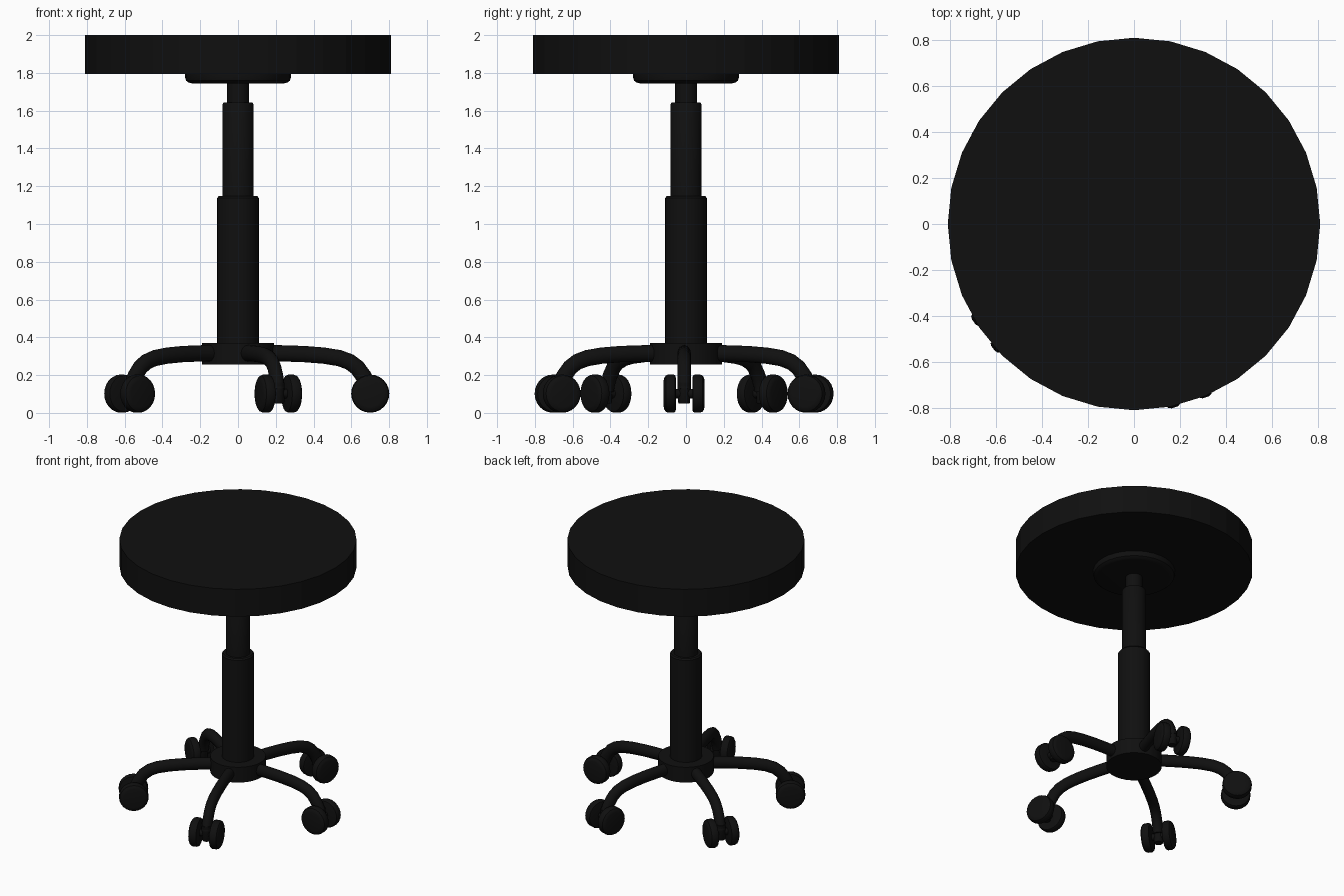
import bpy, bmesh
from math import sin, cos, pi, radians
from mathutils import Matrix, Vector

if "Cube" in bpy.data.objects:
    bpy.data.objects.remove(bpy.data.objects["Cube"])

black = bpy.data.materials.new("black")
black.diffuse_color = (0.005, 0.005, 0.005, 1)
black.use_nodes = True
black.node_tree.nodes["Principled BSDF"].inputs["Base Color"].default_value = black.diffuse_color


def make(name, rings, matrix=Matrix(), smooth=True):
    """Skin a list of vertex rings, cap both ends."""
    bm = bmesh.new()
    loops = [[bm.verts.new(matrix @ Vector(p)) for p in r] for r in rings]
    n = len(loops[0])
    for a, b in zip(loops, loops[1:]):
        for i in range(n):
            j = (i + 1) % n
            bm.faces.new((a[i], a[j], b[j], b[i]))
    bm.faces.new(loops[0][::-1])
    bm.faces.new(loops[-1])
    bmesh.ops.recalc_face_normals(bm, faces=bm.faces)
    me = bpy.data.meshes.new(name)
    bm.to_mesh(me)
    bm.free()
    me.materials.append(black)
    ob = bpy.data.objects.new(name, me)
    bpy.context.collection.objects.link(ob)
    if smooth:
        bpy.ops.object.select_all(action='DESELECT')
        ob.select_set(True)
        bpy.context.view_layer.objects.active = ob
        bpy.ops.object.shade_smooth_by_angle(angle=radians(35))
    return ob


def lathe(name, profile, sides=32, matrix=Matrix(), smooth=True):
    """Revolve (radius, z) points about z."""
    rings = [[(r * cos(2 * pi * i / sides), r * sin(2 * pi * i / sides), z)
              for i in range(sides)] for r, z in profile]
    return make(name, rings, matrix, smooth)


# Seat and its mounting plate
lathe("seat", [(0.81, 1.795), (0.81, 2.0)], smooth=False)
lathe("seat_plate", [(0.245, 1.745), (0.262, 1.749), (0.275, 1.759),
                     (0.28, 1.775), (0.28, 1.797)])

# Telescopic column and hub
lathe("upper_piston", [(0.057, 1.6), (0.057, 1.75)])
lathe("middle_column", [(0.083, 1.1), (0.083, 1.633), (0.077, 1.642)])
lathe("lower_column", [(0.11, 0.26), (0.11, 1.138), (0.102, 1.148)])
lathe("hub", [(0.19, 0.255), (0.19, 0.37)])

# Leg centre line: distance from middle, height
path = [(0.1, 0.316), (0.25, 0.315), (0.36, 0.311), (0.46, 0.303), (0.54, 0.29),
        (0.595, 0.27), (0.635, 0.24), (0.668, 0.195), (0.69, 0.15), (0.697, 0.12)]
leg_rings = []
for k, (x, z) in enumerate(path):
    p, q = path[max(k - 1, 0)], path[min(k + 1, len(path) - 1)]
    t = Vector((q[0] - p[0], q[1] - p[1])).normalized()
    ring = []
    for i in range(16):
        a = 2 * pi * i / 16
        u = 0.043 * sin(a)
        ring.append((x - t.y * u, 0.036 * cos(a), z + t.x * u))
    leg_rings.append(ring)

# Wheel cross-section: radius, distance from caster middle
wheel = [(0.085, 0.044), (0.096, 0.047), (0.101, 0.056), (0.101, 0.084),
         (0.096, 0.097), (0.084, 0.105), (0.07, 0.108)]

# Five legs, each with a twin-wheel caster
for n in range(5):
    turn = Matrix.Translation((-0.004, -0.01, 0)) @ Matrix.Rotation(2 * pi * n / 5, 4, 'Z')
    make(f"leg_{n + 1}", leg_rings, turn)
    caster = turn @ Matrix.Translation((0.704, 0, 0.102))
    lathe(f"caster_post_{n + 1}", [(0.028, -0.052), (0.032, -0.046), (0.032, 0.06)], 16, caster)
    lathe(f"caster_axle_{n + 1}", [(0.025, -0.06), (0.025, 0.06)], 16,
          caster @ Matrix.Rotation(pi / 2, 4, 'X'))
    for side, s in (("left", 1), ("right", -1)):
        lathe(f"wheel_{n + 1}_{side}", wheel, 24,
              caster @ Matrix.Rotation(s * pi / 2, 4, 'X'))
